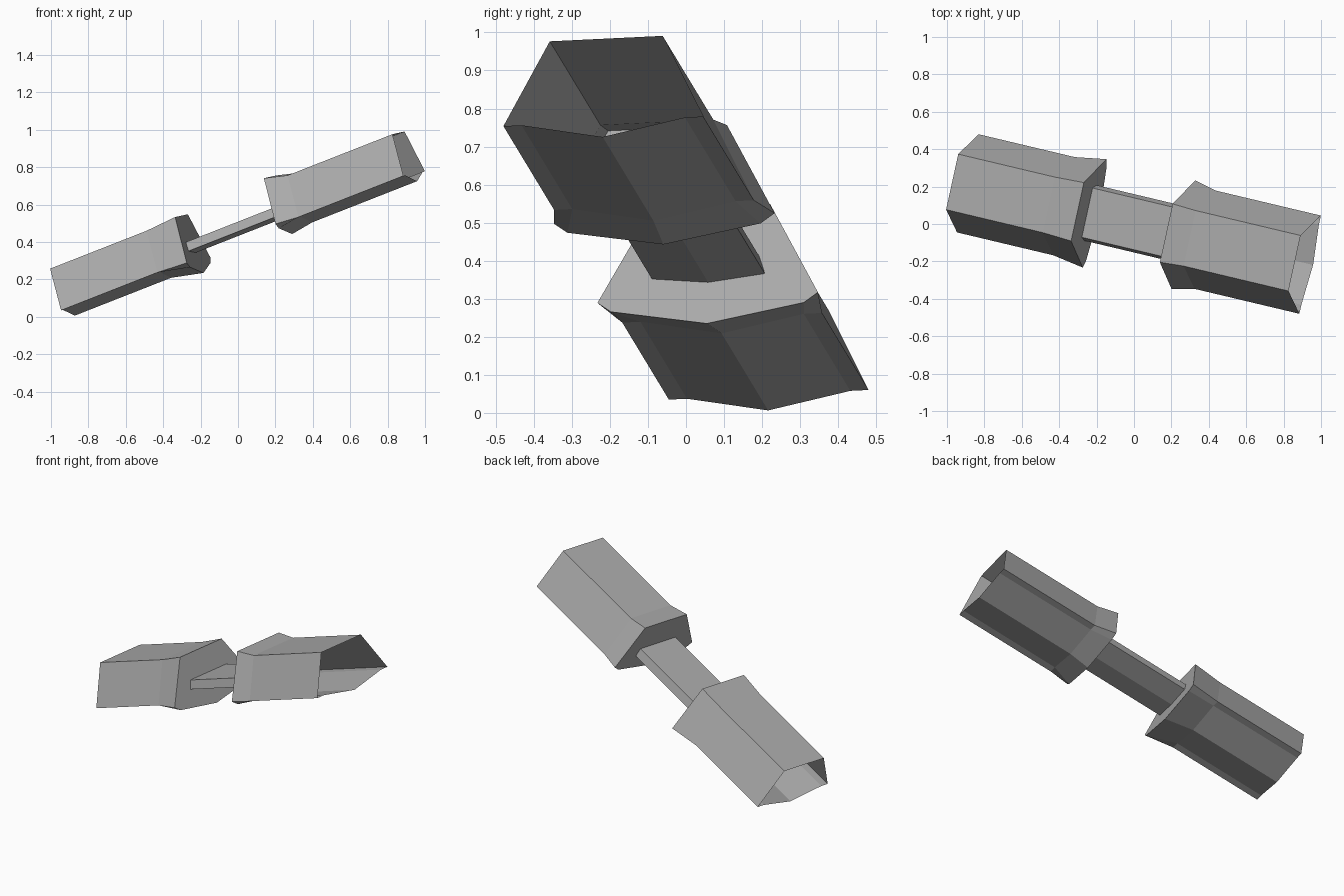
import bpy
import bmesh
from mathutils import Vector

cube = bpy.data.objects.get("Cube")
if cube:
    bpy.data.objects.remove(cube)

# Tilted frame: along the bar, across it, and up
AXIS = Vector((0.909, -0.216, 0.357)).normalized()
SIDE = Vector((0.21, 0.976, 0.046))
SIDE = (SIDE - AXIS * SIDE.dot(AXIS)).normalized()
UP = AXIS.cross(SIDE)
ORIGIN = Vector((0.0265, 0, 0.407))

grey = bpy.data.materials.new("plain_grey")
grey.use_nodes = True
grey.diffuse_color = (0.4, 0.4, 0.4, 1)
bsdf = grey.node_tree.nodes["Principled BSDF"]
bsdf.inputs["Base Color"].default_value = grey.diffuse_color
bsdf.inputs["Roughness"].default_value = 0.8


def mirrored(half):
    """Complete a half profile that runs from the keel to the top corner."""
    return half + [(-s, h) for s, h in reversed(half) if s]


def loft(name, rings, capped):
    """Skin rings of (distance along axis, profile); cap the listed rings."""
    bm = bmesh.new()
    loops = [[bm.verts.new(ORIGIN + AXIS * d + SIDE * s + UP * h)
              for s, h in profile] for d, profile in rings]
    for one, two in zip(loops, loops[1:]):
        n = len(one)
        for i in range(n):
            j = (i + 1) % n
            bm.faces.new((one[i], one[j], two[j], two[i]))
    for c in capped:
        bm.faces.new(loops[c])
    bmesh.ops.recalc_face_normals(bm, faces=bm.faces)
    mesh = bpy.data.meshes.new(name)
    bm.to_mesh(mesh)
    bm.free()
    mesh.materials.append(grey)
    obj = bpy.data.objects.new(name, mesh)
    bpy.context.collection.objects.link(obj)


# Head profile, and its flared version at the collar
head = mirrored([(0, -0.044), (0.22, 0), (0.269, 0), (0.152, 0.233)])


def collar(lift):
    return mirrored([(0, -0.073 + lift), (0.26, -0.027 + lift),
                     (0.297, lift), (0.16, 0.255 + lift)])


# Hollow heads: open outside, closed at the collar
loft("left_head", [(1.007, head), (0.39, head), (0.265, collar(0.01))], [2])
loft("right_head", [(-1.007, head), (-0.44, head), (-0.265, collar(-0.01))], [2])

# Slim handle between the collars
grip = mirrored([(0, 0.033), (0.152, 0.05), (0.135, 0.1)])
loft("handle", [(-0.268, grip), (0.268, grip)], [0, 1])
